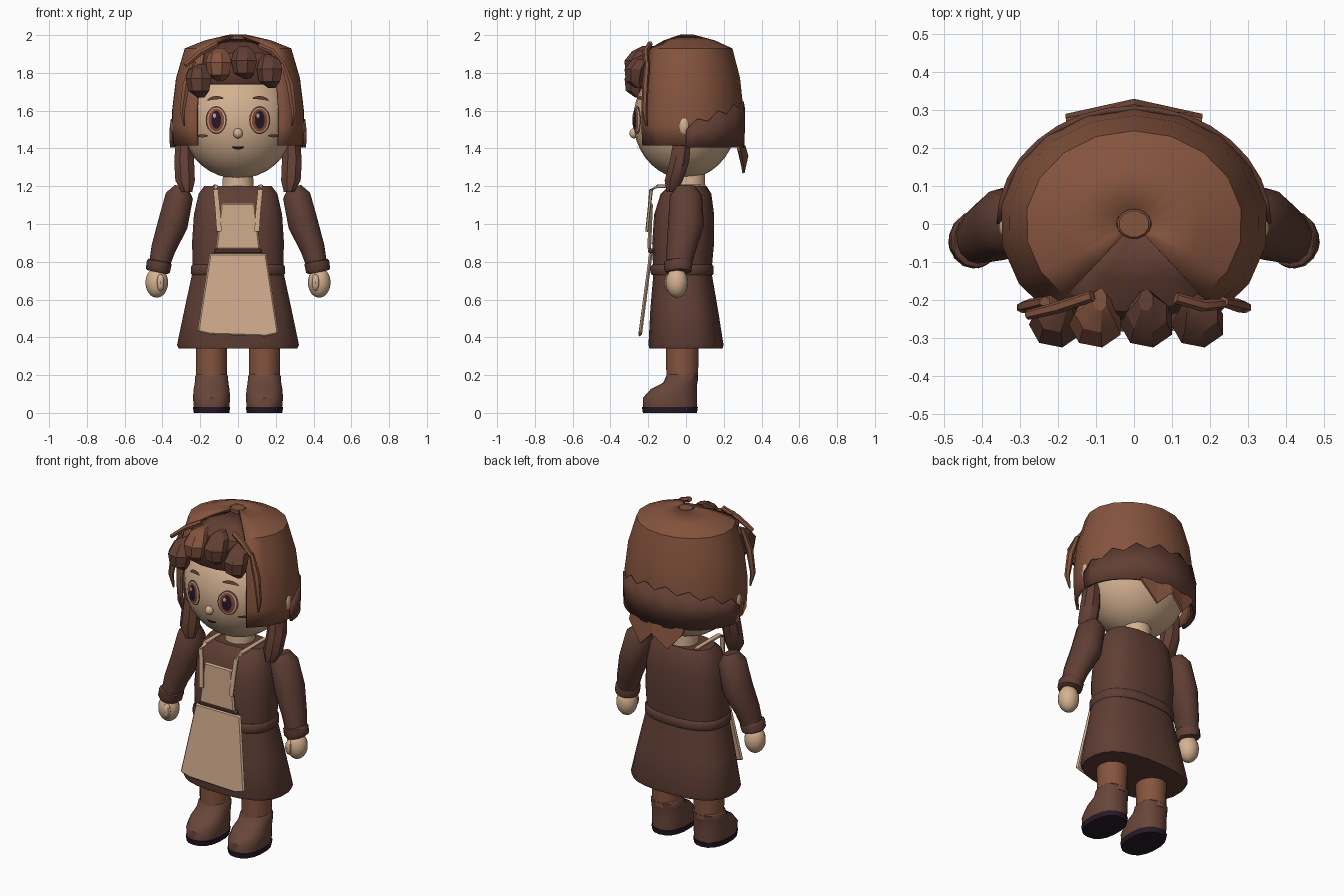
import bpy, bmesh, math
from mathutils import Vector

if "Cube" in bpy.data.objects:
    bpy.data.objects.remove(bpy.data.objects["Cube"])


def mat(name, r, g, b):
    m = bpy.data.materials.new(name)
    m.diffuse_color = (r, g, b, 1)
    m.use_nodes = True
    m.node_tree.nodes["Principled BSDF"].inputs["Base Color"].default_value = m.diffuse_color
    return m


DRESS = mat("dress brown", .115, .048, .034)
HAIR = mat("hair brown", .235, .088, .048)
DARK_HAIR = mat("dark hair brown", .125, .05, .034)
SKIN = mat("skin", .66, .44, .28)
APRON = mat("apron cream", .62, .40, .26)
BOOT = mat("boot brown", .14, .06, .042)
SOLE = mat("sole plum", .02, .01, .02)
IRIS = mat("iris red brown", .25, .07, .045)


def finish(name, bm, material, angle=40):
    bmesh.ops.recalc_face_normals(bm, faces=bm.faces)
    me = bpy.data.meshes.new(name)
    bm.to_mesh(me)
    bm.free()
    me.materials.append(material)
    ob = bpy.data.objects.new(name, me)
    bpy.context.collection.objects.link(ob)
    bpy.ops.object.select_all(action='DESELECT')
    ob.select_set(True)
    bpy.context.view_layer.objects.active = ob
    if angle:
        bpy.ops.object.shade_smooth_by_angle(angle=math.radians(angle))
    return ob


def loft(name, rings, material, n=16, p=1.0, follow=False, s=1, angle=40):
    """Closed body through rings (x, y, z, rx, ry); follow tilts rings along the path."""
    bm = bmesh.new()
    centres = [Vector((r[0] * s, r[1], r[2])) for r in rings]
    loops = []
    for i, r in enumerate(rings):
        u, v = Vector((1, 0, 0)), Vector((0, 1, 0))
        if follow:
            d = (centres[min(i + 1, len(rings) - 1)] - centres[max(i - 1, 0)]).normalized()
            ref = Vector((0, 1, 0)) if abs(d.y) < .8 else Vector((0, 0, 1))
            u = d.cross(ref).normalized()
            v = d.cross(u)
        loop = []
        for k in range(n):
            t = 2 * math.pi * (k + .5) / n
            c, q = math.cos(t), math.sin(t)
            c, q = math.copysign(abs(c) ** p, c), math.copysign(abs(q) ** p, q)
            loop.append(bm.verts.new(centres[i] + u * c * r[3] + v * q * r[4]))
        loops.append(loop)
    for a, b in zip(loops, loops[1:]):
        for k in range(n):
            bm.faces.new((a[k], a[(k + 1) % n], b[(k + 1) % n], b[k]))
    bm.faces.new(loops[0])
    bm.faces.new(loops[-1])
    return finish(name, bm, material, angle)


def ball(name, c, r, material, seg=16):
    bm = bmesh.new()
    bmesh.ops.create_uvsphere(bm, u_segments=seg, v_segments=seg * 3 // 4, radius=1)
    for v in bm.verts:
        v.co = Vector([c[i] + v.co[i] * r[i] for i in range(3)])
    return finish(name, bm, material)


def plate(name, outline, thick, material):
    """Flat panel from an (x, y, z) outline, thickened backwards."""
    bm = bmesh.new()
    f = bm.faces.new([bm.verts.new(p) for p in outline])
    ext = bmesh.ops.extrude_face_region(bm, geom=[f])
    for v in ext['geom']:
        if isinstance(v, bmesh.types.BMVert):
            v.co.y += thick
    bmesh.ops.bevel(bm, geom=bm.edges[:], offset=.008, segments=1, affect='EDGES')
    return finish(name, bm, material, 30)


def shell(name, t0, t1, n, rings, material, thick=.015, zig=0):
    """Part of an oval dome; rings are (scale, z), angles in degrees."""
    bm = bmesh.new()
    rows = []
    for j, (k, z) in enumerate(rings):
        row = []
        for i in range(n + 1):
            t = math.radians(t0 + (t1 - t0) * i / n)
            lift = 0
            if zig and j == 0:
                lift = zig * (math.sin(t) + .3 * (i % 2))
            row.append(bm.verts.new((.35 * k * math.cos(t), .3 * k * math.sin(t), z + lift)))
        rows.append(row)
    for a, b in zip(rows, rows[1:]):
        for i in range(n):
            bm.faces.new((a[i], b[i], b[i + 1], a[i + 1]))
    ob = finish(name, bm, material, 25)
    mod = ob.modifiers.new("thickness", 'SOLIDIFY')
    mod.thickness = thick
    mod.offset = 0
    return ob


HC, HR = (0, -.005, 1.55), (.305, .275, .31)


def face_patch(name, x, z, rx, rz, off, material, tilt=0, arc=0):
    """Thin oval laid on the curved face."""
    bm = bmesh.new()

    def pt(a, b):
        b += arc * (1 - a * a)
        px = x + a * rx * math.cos(tilt) - b * rz * math.sin(tilt)
        pz = z + a * rx * math.sin(tilt) + b * rz * math.cos(tilt)
        k = 1 - (px / HR[0]) ** 2 - ((pz - HC[2]) / HR[2]) ** 2
        return bm.verts.new((px, HC[1] - HR[1] * math.sqrt(max(k, 0)) - off, pz))
    mid = pt(0, 0)
    rim = [pt(math.cos(i * math.pi / 10), math.sin(i * math.pi / 10)) for i in range(20)]
    for i in range(20):
        bm.faces.new((mid, rim[i], rim[(i + 1) % 20]))
    for f in bm.faces:
        f.normal_update()
    ob = finish(name, bm, material, 0)
    if ob.data.polygons[0].normal.y > 0:
        ob.data.flip_normals()


# Body and dress
loft("skirt", [(0, 0, .34, .315, .195), (0, 0, .36, .325, .2), (0, -.01, .55, .285, .18),
               (0, -.02, .78, .235, .15)], DRESS, 24, .8)
loft("bodice", [(0, -.02, .74, .24, .155), (0, -.015, .9, .245, .165), (0, -.01, 1.05, .235, .16),
                (0, 0, 1.16, .21, .135), (0, .01, 1.2, .18, .1)], DRESS, 24, .8)
loft("belt", [(0, -.02, .73, .245, .162), (0, -.02, .74, .252, .168), (0, -.02, .775, .25, .168),
              (0, -.02, .785, .242, .16)], DRESS, 24, .8)
loft("neck", [(0, .02, 1.17, .085, .085), (0, .02, 1.3, .08, .08)], SKIN)

# Apron
plate("apron_skirt", [(-.15, -.195, .845), (.15, -.195, .845), (.215, -.25, .42), (.15, -.255, .405),
                      (-.15, -.255, .415), (-.215, -.25, .43)], .018, APRON)
plate("apron_bib", [(-.09, -.195, 1.11), (.09, -.195, 1.11), (.118, -.205, .865), (-.118, -.205, .865)],
      .02, APRON)
plate("apron_waist_trim", [(-.125, -.2, .87), (.125, -.2, .87), (.13, -.2, .845), (-.13, -.2, .845)],
      .03, DRESS)

for s, side in ((1, "left"), (-1, "right")):
    # Apron strap over the shoulder
    loft(side + "_apron_strap", [(.1, -.208, .96, .015, .008), (.108, -.195, 1.08, .015, .008),
                                 (.118, -.185, 1.18, .015, .01), (.12, -.15, 1.2, .015, .01),
                                 (.12, .08, 1.2, .015, .01)], APRON, 6, .8, True, s)
    # Sleeve, cuff and hand
    loft(side + "_sleeve", [(.3, .0, 1.2, .035, .05), (.31, .0, 1.15, .075, .085),
                            (.345, .0, 1.0, .082, .095), (.395, -.025, .87, .066, .078),
                            (.42, -.04, .77, .055, .065)], DRESS, 14, 1, True, s)
    loft(side + "_cuff", [(.415, -.04, .805, .06, .068), (.417, -.04, .795, .068, .075),
                          (.424, -.045, .755, .066, .073), (.426, -.045, .745, .055, .063)],
         DRESS, 14, 1, True, s)
    ball(side + "_hand", (.43 * s, -.048, .69), (.06, .058, .08), SKIN)
    ball(side + "_thumb", (.41 * s, -.095, .69), (.024, .022, .045), SKIN, 8)
    # Leg and boot
    loft(side + "_leg", [(.14, -.02, .17, .083, .085), (.14, -.02, .4, .085, .09)], HAIR, 16, 1, s=s)
    loft(side + "_boot", [(.14, -.085, .03, .095, .143), (.14, -.085, .08, .1, .143),
                          (.14, -.065, .125, .096, .122), (.14, -.03, .16, .09, .09),
                          (.14, -.02, .195, .088, .085), (.14, -.02, .205, .08, .078)],
         BOOT, 18, .85, s=s)
    loft(side + "_sole", [(.14, -.085, .0, .095, .143), (.14, -.085, .03, .1, .148)],
         SOLE, 18, .85, s=s)
    # Ear and low bunch of hair
    ball(side + "_ear", (.335 * s, -.01, 1.52), (.022, .032, .052), SKIN, 10)
    loft(side + "_pigtail", [(.27, -.075, 1.17, .03, .03), (.28, -.065, 1.23, .056, .052),
                             (.285, -.035, 1.33, .057, .056), (.285, -.02, 1.44, .048, .05),
                             (.285, -.01, 1.5, .03, .04)], DARK_HAIR, 8, 1, s=s)
    # Thin side lock framing the face
    loft(side + "_side_lock", [(.235, -.205, 1.86, .014, .014), (.275, -.215, 1.74, .022, .018),
                               (.295, -.22, 1.6, .016, .015), (.285, -.21, 1.52, .005, .005)],
         HAIR, 6, s=s, angle=25)
    # Eye layers, brow and blush
    ex = .115 * s
    for nm, dx, dz, rx, rz, off, m in (("eye_outline", 0, 0, .056, .074, .006, DRESS),
                                       ("eye_white", 0, 0, .048, .066, .009, APRON),
                                       ("iris", 0, 0, .042, .061, .012, IRIS),
                                       ("pupil", 0, .002, .026, .048, .015, SOLE),
                                       ("eye_glint", -.01, .024, .008, .012, .018, APRON)):
        face_patch(side + "_" + nm, ex + dx, 1.55 + dz, rx, rz, off, m)
    face_patch(side + "_brow", .12 * s, 1.66, .044, .009, .008, DARK_HAIR, -.12 * s, .9)
    face_patch(side + "_blush", .19 * s, 1.467, .03, .008, .007, IRIS)

# Head and features
ball("head", HC, HR, SKIN, 24)
ball("nose", (0, -.275, 1.48), (.025, .025, .027), SKIN, 12)
face_patch("mouth", 0, 1.408, .032, .008, .007, SOLE, 0, -.8)

# Hair cap, recessed front and darker back layer
shell("hair_cap", -51, 231, 14, [(.13, 1.995), (.5, 1.965), (.8, 1.925), (.93, 1.77), (.99, 1.6),
                                 (.99, 1.52), (.97, 1.415)], HAIR)
loft("hair_crown", [(0, 0, 1.96, .045, .04), (0, 0, 1.995, .045, .04), (0, 0, 2.0, .04, .035)], HAIR, 12)
shell("front_scalp", -134, -46, 5, [(.1, 1.975), (.5, 1.945), (.76, 1.9), (.93, 1.74)], DARK_HAIR)
shell("back_hair_layer", 0, 180, 16, [(1.015, 1.5), (1.01, 1.405)], DARK_HAIR, .015, .115)

# Upturned points at the nape
xs = [-.18, -.09, 0, .09, .18]
low = [1.385, 1.28, 1.36, 1.27, 1.385]
bm = bmesh.new()
top = [bm.verts.new((x, .315 - abs(x) * .2, 1.415)) for x in xs]
bot = [bm.verts.new((x, .33 - abs(x) * .22, z)) for x, z in zip(xs, low)]
for i in range(4):
    bm.faces.new((top[i], bot[i], bot[i + 1], top[i + 1]))
nape = finish("nape_points", bm, HAIR, 0)
nape.modifiers.new("thickness", 'SOLIDIFY').thickness = .012

# Rounded fringe clumps
for i, (x, z, m) in enumerate(((-.205, 1.76, DARK_HAIR), (-.1, 1.845, HAIR), (.035, 1.855, DARK_HAIR),
                               (.17, 1.81, DARK_HAIR))):
    loft("fringe_%d" % (i + 1), [(x + .01, -.25, z - .09, .02, .02), (x, -.27, z - .055, .058, .05),
                                 (x, -.265, z + .01, .072, .062), (x, -.235, z + .06, .056, .052),
                                 (x * .9, -.2, z + .088, .02, .03)], m, 7, angle=25)
# Loose strands over the fringe
loft("strand_right", [(-.28, -.24, 1.84, .013, .013), (-.2, -.22, 1.905, .016, .016),
                      (-.11, -.19, 1.955, .015, .015)], HAIR, 6, follow=True)
loft("strand_left", [(.11, -.195, 1.945, .015, .015), (.18, -.215, 1.915, .016, .016),
                     (.235, -.21, 1.85, .013, .013)], HAIR, 6, follow=True)
